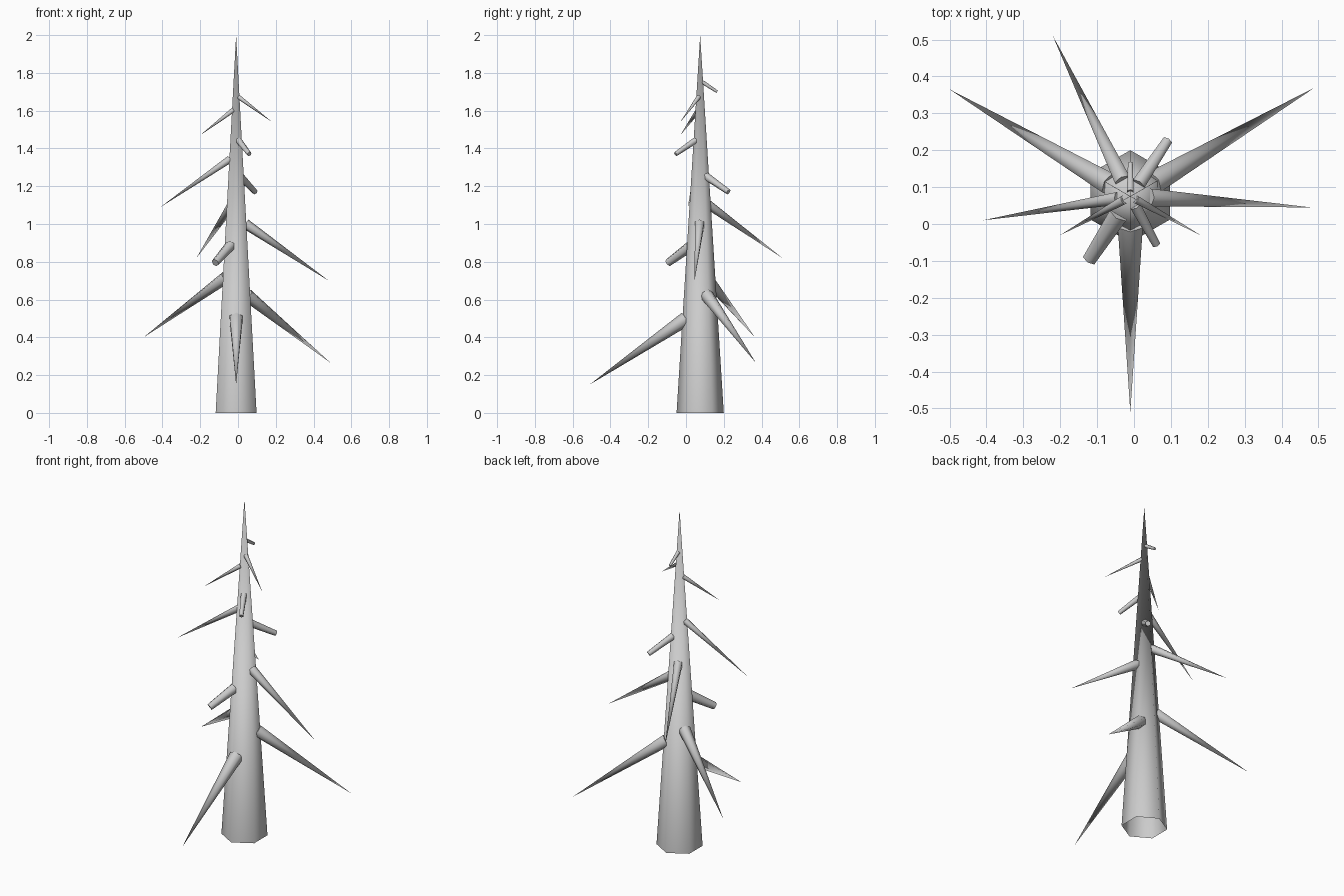
import bpy
import math
from mathutils import Vector

cube = bpy.data.objects.get("Cube")
if cube:
    bpy.data.objects.remove(cube, do_unlink=True)

bark = bpy.data.materials.new("grey bark")
bark.use_nodes = True
GREY = (0.6, 0.6, 0.6, 1)
bark.diffuse_color = GREY
bark.node_tree.nodes["Principled BSDF"].inputs["Base Color"].default_value = GREY

AXIS = Vector((-0.01, 0.075, 0))
HEIGHT = 2.0
TRUNK_RADIUS = 0.125


def taper(name, start, end, r_start, r_end, fill):
    """Six-sided, smoothly shaded tapering limb between two points."""
    span = end - start
    bpy.ops.mesh.primitive_cone_add(
        vertices=6, radius1=r_start, radius2=r_end, depth=span.length,
        end_fill_type=fill, location=(start + end) / 2,
        rotation=span.to_track_quat("Z", "Y").to_euler())
    ob = bpy.context.object
    ob.name = name
    ob.data.materials.append(bark)
    bpy.ops.object.shade_smooth_by_angle(angle=math.radians(70))
    return ob


def limb(name, tip, surface_z, tip_ratio):
    """Limb leaving the trunk surface at surface_z and drooping to its tip."""
    tip = Vector(tip)
    out = Vector((tip.x - AXIS.x, tip.y - AXIS.y, 0)).normalized()
    level = 1 - surface_z / HEIGHT
    root = AXIS + out * TRUNK_RADIUS * level * 0.92
    root.z = surface_z
    # sink the root a little into the trunk
    root -= (tip - root).normalized() * 0.02 * level
    radius = 0.005 + 0.045 * level
    taper(name, root, tip, radius, radius * tip_ratio, "NGON")


# Trunk, open underneath
taper("trunk", AXIS, AXIS + Vector((0, 0, HEIGHT)), TRUNK_RADIUS, 0, "NOTHING")

# Pointed bare branches: tip and height where they leave the trunk
branches = [
    ((-0.01, -0.51, 0.15), 0.49),
    ((0.49, 0.37, 0.265), 0.615),
    ((-0.50, 0.365, 0.40), 0.71),
    ((0.48, 0.045, 0.70), 0.995),
    ((-0.22, 0.51, 0.82), 1.10),
    ((-0.41, 0.01, 1.09), 1.34),
    ((-0.20, -0.03, 1.47), 1.60),
    ((0.18, -0.03, 1.54), 1.67),
]
for i, (tip, z) in enumerate(branches, 1):
    limb(f"branch_{i}", tip, z, 0)

# Broken stubs with blunt ends
stubs = [
    ((-0.12, -0.095, 0.795), 0.88),
    ((0.09, 0.225, 1.17), 1.25),
    ((0.06, -0.055, 1.37), 1.44),
    ((-0.01, 0.165, 1.70), 1.75),
]
for i, (tip, z) in enumerate(stubs, 1):
    limb(f"stub_{i}", tip, z, 0.7)
